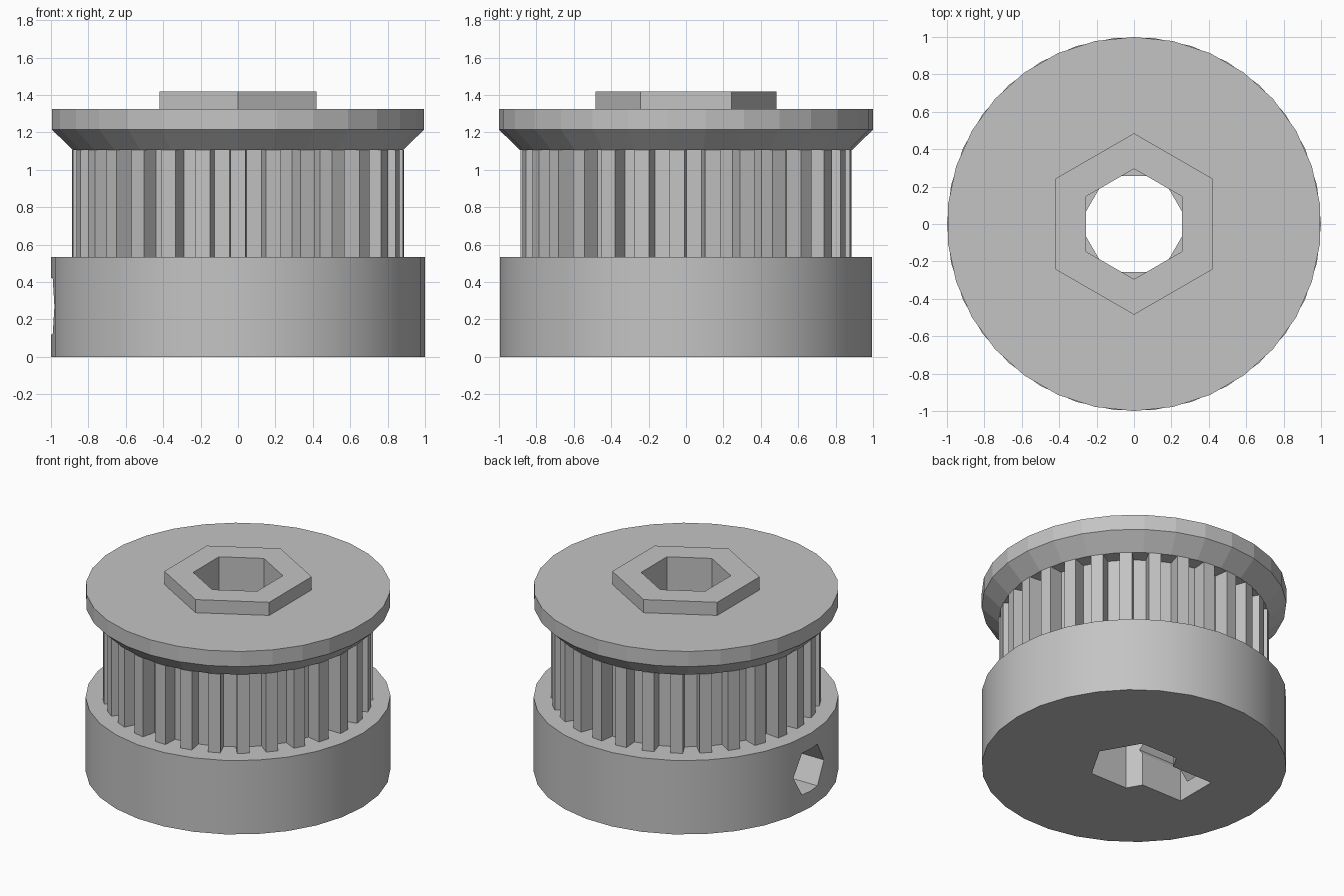
import bpy, bmesh, math
from mathutils import Matrix

cube = bpy.data.objects.get("Cube")
if cube:
    bpy.data.objects.remove(cube, do_unlink=True)

grey = bpy.data.materials.new("light grey plastic")
grey.use_nodes = True
colour = (0.55, 0.55, 0.55, 1)
grey.diffuse_color = colour
grey.node_tree.nodes["Principled BSDF"].inputs["Base Color"].default_value = colour


def polygon(sides, radius, start=0.0):
    """Corners of a regular polygon, the first one at the start angle in degrees."""
    angles = [math.radians(start) + math.tau * i / sides for i in range(sides)]
    return [(radius * math.cos(a), radius * math.sin(a)) for a in angles]


def loft(name, sections, matrix=Matrix()):
    """Closed solid through (outline, height) sections with equal corner counts."""
    bm = bmesh.new()
    rings = [[bm.verts.new((x, y, z)) for x, y in outline] for outline, z in sections]
    n = len(rings[0])
    for low, high in zip(rings, rings[1:]):
        for i in range(n):
            j = (i + 1) % n
            bm.faces.new((low[i], low[j], high[j], high[i]))
    bm.faces.new(rings[0][::-1])
    bm.faces.new(rings[-1])
    bm.transform(matrix)
    bmesh.ops.recalc_face_normals(bm, faces=bm.faces)
    mesh = bpy.data.meshes.new(name)
    bm.to_mesh(mesh)
    bm.free()
    mesh.materials.append(grey)
    obj = bpy.data.objects.new(name, mesh)
    bpy.context.collection.objects.link(obj)
    return obj


def select_only(obj):
    bpy.ops.object.select_all(action='DESELECT')
    bpy.context.view_layer.objects.active = obj
    obj.select_set(True)


def cut(obj, cutters):
    """Subtract each cutter from the part."""
    select_only(obj)
    for cutter in cutters:
        cutter.hide_render = True
        mod = obj.modifiers.new("cut", 'BOOLEAN')
        mod.operation = 'DIFFERENCE'
        mod.solver = 'EXACT'
        mod.object = cutter
        bpy.ops.object.modifier_apply(modifier=mod.name)


# Main heights and sizes
BASE_TOP, TEETH_TOP, RIM, FLANGE_TOP, BOSS_TOP = 0.535, 1.105, 1.215, 1.325, 1.42
TOOTH_R, GROOVE_R, TEETH, BORE_R = 0.887, 0.785, 29, 0.295

# Base collar
base = loft("base_collar", [(polygon(30, 1), 0), (polygon(30, 1), BASE_TOP)])

# Toothed drum: each tooth tip is followed by a tapered groove
pitch = math.tau / TEETH
outline = []
for i in range(TEETH):
    groove = -math.pi / 2 + (i + 0.5) * pitch
    for offset, radius in ((-0.062, TOOTH_R), (-0.051, GROOVE_R),
                           (0.051, GROOVE_R), (0.062, TOOTH_R)):
        a = groove + offset
        outline.append((radius * math.cos(a), radius * math.sin(a)))
drum = loft("toothed_drum", [(outline, BASE_TOP), (outline, TEETH_TOP)])

# Flange with conical underside
flange = loft("belt_flange", [(polygon(30, TOOTH_R, 90), TEETH_TOP),
                              (polygon(30, 1, 90), RIM),
                              (polygon(30, 1, 90), FLANGE_TOP)])

# Hexagonal boss
boss = loft("hex_boss", [(polygon(6, 0.485, 90), FLANGE_TOP),
                         (polygon(6, 0.485, 90), BOSS_TOP)])

# Cutters: two bores turned against each other, nut slot, screw hole
upper_bore = loft("upper_bore_cutter", [(polygon(6, BORE_R, 90), 0.4),
                                        (polygon(6, BORE_R, 90), 1.6)])
lower_bore = loft("lower_bore_cutter", [(polygon(6, BORE_R), -0.1),
                                        (polygon(6, BORE_R), 0.7)])
slot_outline = [(-0.53, -0.156), (0, -0.156), (0, 0.156), (-0.53, 0.156)]
nut_slot = loft("nut_slot_cutter", [(slot_outline, -0.2), (slot_outline, 0.41)])
along_x = Matrix(((0, 0, 1, 0), (1, 0, 0, 0), (0, 1, 0, 0.27), (0, 0, 0, 1)))
screw_hole = loft("screw_hole_cutter", [(polygon(6, 0.175), -1.2),
                                        (polygon(6, 0.175), -0.1)], along_x)

cut(base, [lower_bore, nut_slot, screw_hole])
for part in (drum, flange, boss):
    cut(part, [upper_bore])
for cutter in (upper_bore, lower_bore, nut_slot, screw_hole):
    bpy.data.objects.remove(cutter, do_unlink=True)

# Soft shading around the collar, crisp edges elsewhere
select_only(base)
bpy.ops.object.shade_smooth_by_angle(angle=math.radians(25))
